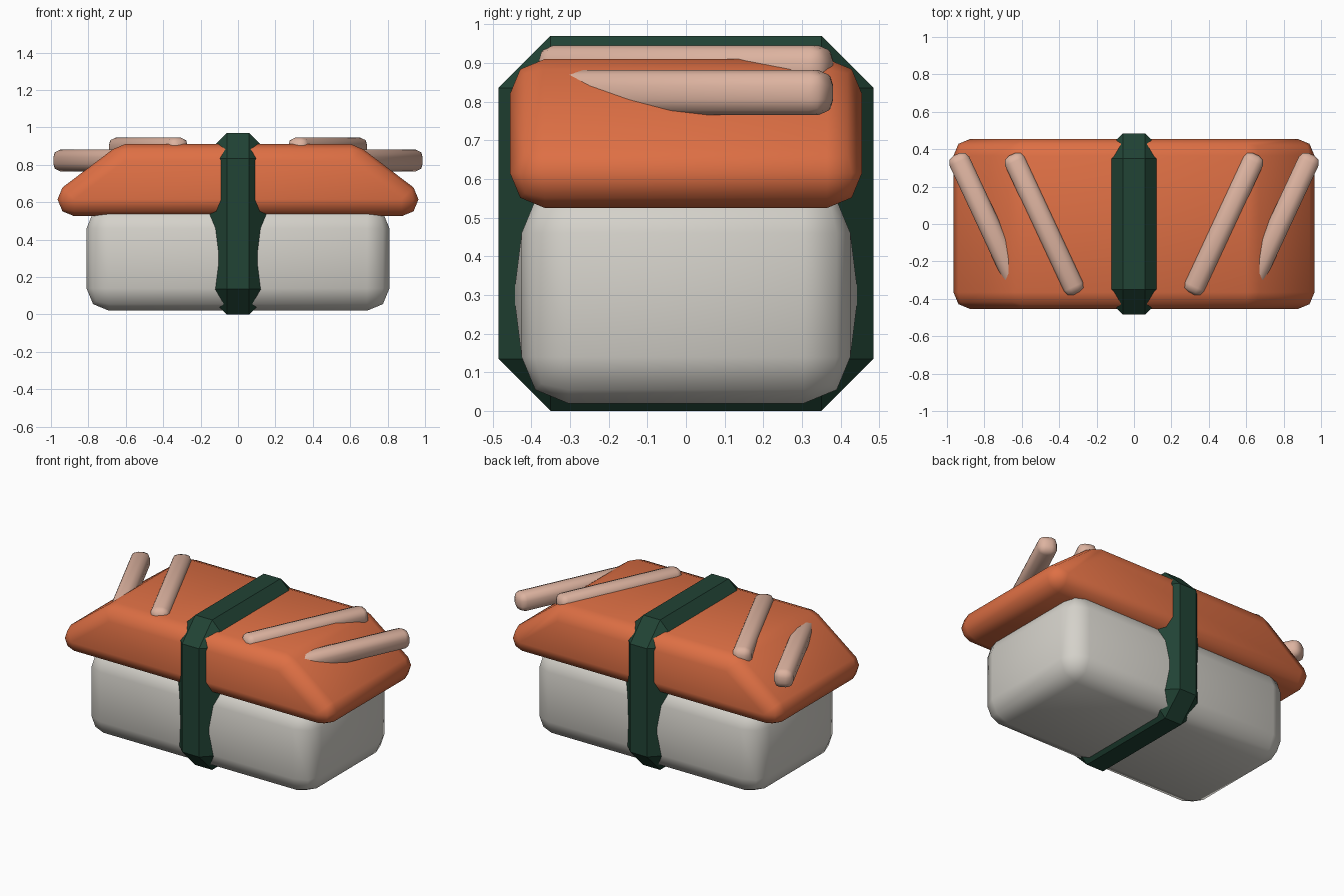
import bpy, bmesh
from math import radians
from itertools import product
from mathutils import Vector, Matrix

cube = bpy.data.objects.get("Cube")
if cube:
    bpy.data.objects.remove(cube, do_unlink=True)


def material(name, colour):
    m = bpy.data.materials.new(name)
    m.use_nodes = True
    m.diffuse_color = (*colour, 1)
    bsdf = m.node_tree.nodes["Principled BSDF"]
    bsdf.inputs["Base Color"].default_value = (*colour, 1)
    bsdf.inputs["Roughness"].default_value = 0.7
    return m


# Corner offsets: a rounded corner in two steps, or a single flat chamfer
ROUND = [Vector(d).normalized() for d in product((-1, 0, 1), repeat=3) if any(d)]
CHAMFER = [d for d in ROUND if max(map(abs, d)) > 0.99]


def box(x, y, low, high, top_x=None):
    """Corner points of a box, optionally narrower in x at the top."""
    top_x = x if top_x is None else top_x
    return [Vector((sx * w, sy * y, z)) for w, z in ((x, low), (top_x, high))
            for sx, sy in product((-1, 1), repeat=2)]


def block(name, core, radius, mat, corners=ROUND, extra=(), smooth=True):
    """Solid wrapped around the core points with softened edges."""
    bm = bmesh.new()
    for p in [c + d * radius for c in core for d in corners] + list(extra):
        bm.verts.new(p)
    hull = bmesh.ops.convex_hull(bm, input=bm.verts[:])
    unused = {v for v in hull["geom_interior"] + hull["geom_unused"]
              if isinstance(v, bmesh.types.BMVert)}
    bmesh.ops.delete(bm, geom=list(unused), context='VERTS')
    bmesh.ops.dissolve_limit(bm, angle_limit=radians(1), verts=bm.verts[:], edges=bm.edges[:])
    bmesh.ops.recalc_face_normals(bm, faces=bm.faces[:])
    mesh = bpy.data.meshes.new(name)
    bm.to_mesh(mesh)
    bm.free()
    mesh.materials.append(mat)
    ob = bpy.data.objects.new(name, mesh)
    bpy.context.collection.objects.link(ob)
    if smooth:
        bpy.ops.object.select_all(action='DESELECT')
        ob.select_set(True)
        bpy.context.view_layer.objects.active = ob
        bpy.ops.object.shade_smooth_by_angle(angle=radians(50))
    return ob


rice = material("rice_white", (0.66, 0.64, 0.59))
fish = material("fish_orange", (0.73, 0.16, 0.058))
seaweed = material("seaweed_green", (0.015, 0.056, 0.035))
fat = material("pale_pink", (0.72, 0.45, 0.35))

# Rice bed, with front and back swelling slightly in the middle
block("rice_bed", box(0.69, 0.305, 0.14, 0.46), 0.12, rice,
      extra=[Vector((0, s * 0.445, 0.3)) for s in (-1, 1)])

# Fish slice with sloping ends
block("fish_slice", box(0.875, 0.365, 0.615, 0.82, top_x=0.605), 0.09, fish)

# Seaweed band wrapped round the middle
block("seaweed_band", box(0.06, 0.35, 0.135, 0.835), 0.135, seaweed,
      corners=CHAMFER, smooth=False)

# Pale strips lying across the fish, mirrored left and right
for side, label in ((1, "left"), (-1, "right")):
    for part, x, z in (("inner", 0.48, 0.8875), ("outer", 0.777, 0.823)):
        strip = block(f"{part}_strip_{label}", box(0.018, 0.37, -0.018, 0.018), 0.04, fat)
        strip.data.transform(Matrix.Translation((side * x, 0, z))
                             @ Matrix.Rotation(radians(-25 * side), 4, 'Z'))
